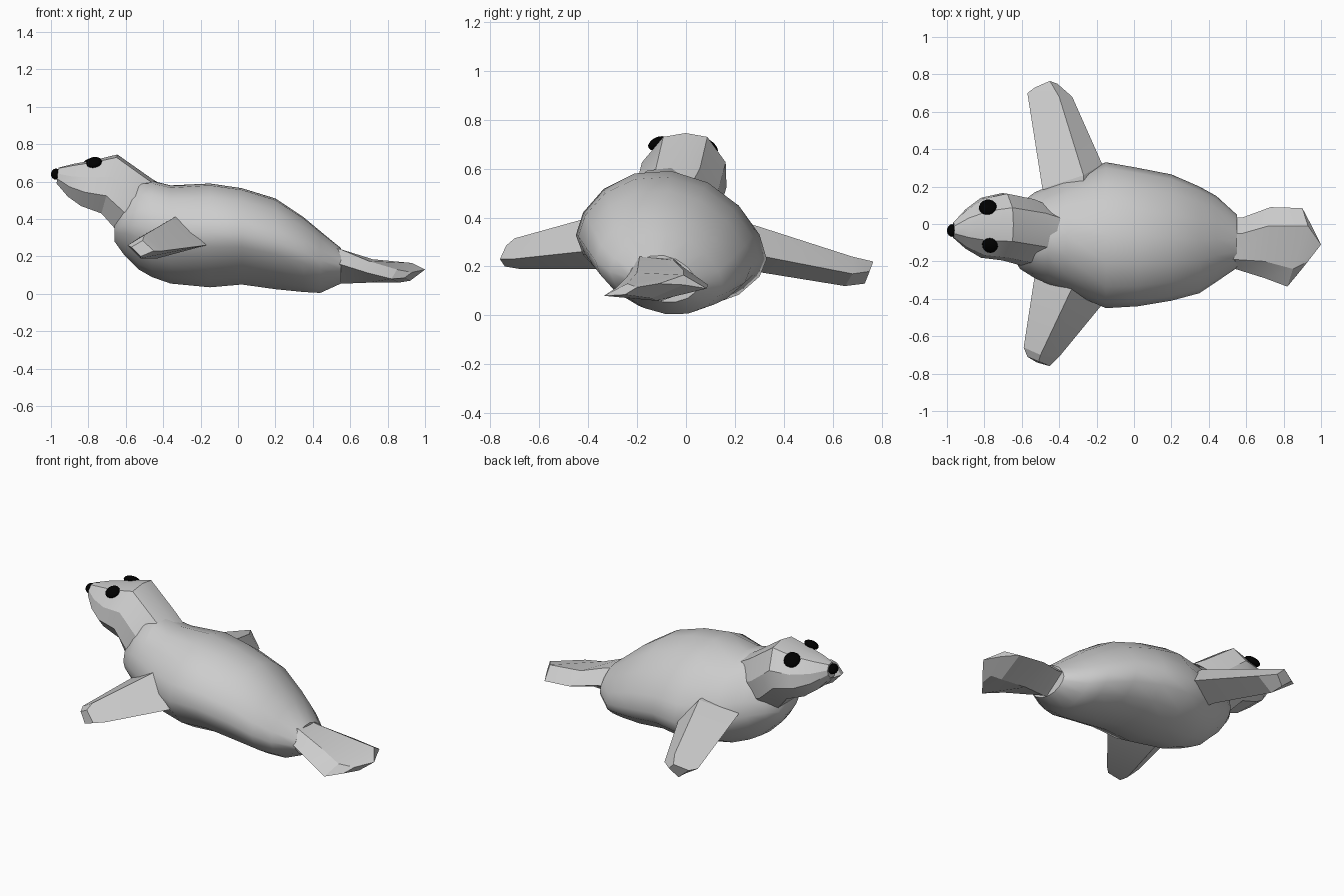
import bpy, bmesh, math
from mathutils import Vector


def material(name, rgb):
    m = bpy.data.materials.new(name)
    m.diffuse_color = (*rgb, 1)
    return m


GREY = material("seal grey", (0.61, 0.61, 0.61))
BLACK = material("black", (0.0, 0.0, 0.0))


def loft(name, rings, angle):
    """Skin a list of equally long vertex rings and cap both ends."""
    bm = bmesh.new()
    loops = [[bm.verts.new(p) for p in r] for r in rings]
    n = len(loops[0])
    for a, b in zip(loops, loops[1:]):
        for i in range(n):
            j = (i + 1) % n
            bm.faces.new((a[i], a[j], b[j], b[i]))
    bm.faces.new(loops[0])
    bm.faces.new(loops[-1])
    bmesh.ops.recalc_face_normals(bm, faces=bm.faces)
    me = bpy.data.meshes.new(name)
    bm.to_mesh(me)
    bm.free()
    me.materials.append(GREY)
    ob = bpy.data.objects.new(name, me)
    bpy.context.collection.objects.link(ob)
    bpy.context.view_layer.objects.active = ob
    ob.select_set(True)
    bpy.ops.object.shade_smooth_by_angle(angle=math.radians(angle))
    ob.select_set(False)
    return ob


def body_ring(x, y0, y1, z0, z1, n=16):
    """Rolled egg section between side limits y0, y1 and heights z0, z1."""
    cy, hw = (y0 + y1) / 2, (y1 - y0) / 2
    mid = z0 + (z1 - z0) * 0.44
    pts = []
    for i in range(n):
        a = 2 * math.pi * i / n
        c, s = math.cos(a), math.sin(a)
        h = abs(s) ** 1.22
        z = mid + (h * (z1 - mid) if s > 0 else -h * (mid - z0))
        pts.append((x, cy + c * hw, z - 0.05 * c * hw / 0.4))
    return pts


def head_ring(bottom, top, cy, hw):
    """Octagonal section spanning a bottom and a top (x, z) point."""
    b, t = Vector((bottom[0], cy, bottom[1])), Vector((top[0], cy + 0.1 * hw, top[1]))
    shape = [(0.5, 0), (1, 0.3), (0.95, 0.62), (0.5, 0.95)]
    shape += [(0, 1)] + [(-w, h) for w, h in reversed(shape)]
    return [b.lerp(t, h) + Vector((0, w * hw, 0)) for w, h in shape]


# Smooth torso
loft("body", [body_ring(*r) for r in (
    (-0.66, -0.15, 0.04, 0.28, 0.40),
    (-0.61, -0.24, 0.11, 0.21, 0.52),
    (-0.53, -0.29, 0.17, 0.13, 0.60),
    (-0.46, -0.32, 0.20, 0.09, 0.605),
    (-0.36, -0.36, 0.25, 0.055, 0.58),
    (-0.15, -0.45, 0.33, 0.035, 0.59),
    (0.02, -0.44, 0.30, 0.05, 0.565),
    (0.20, -0.41, 0.265, 0.025, 0.51),
    (0.35, -0.37, 0.20, 0.01, 0.41),
    (0.44, -0.31, 0.15, 0.005, 0.335),
    (0.55, -0.235, 0.05, 0.055, 0.245))], 40)

# Faceted neck and head
loft("head", [head_ring(*r) for r in (
    ((-0.46, 0.25), (-0.32, 0.53), -0.06, 0.12),
    ((-0.65, 0.34), (-0.46, 0.615), -0.05, 0.18),
    ((-0.73, 0.43), (-0.645, 0.745), -0.02, 0.18),
    ((-0.84, 0.47), (-0.77, 0.715), -0.025, 0.16),
    ((-0.91, 0.52), (-0.88, 0.695), -0.03, 0.105),
    ((-0.97, 0.59), (-0.96, 0.675), -0.035, 0.04))], 26)

# Front flippers: rings run leading edge, ridge, trailing edge, underside
loft("right_flipper", [
    [(-0.46, -0.1, 0.32), (-0.30, -0.1, 0.40), (-0.15, -0.15, 0.28), (-0.38, -0.1, 0.22)],
    [(-0.53, -0.27, 0.30), (-0.33, -0.34, 0.415), (-0.17, -0.43, 0.26), (-0.43, -0.36, 0.19)],
    [(-0.59, -0.66, 0.26), (-0.50, -0.70, 0.315), (-0.40, -0.71, 0.23), (-0.52, -0.68, 0.19)],
    [(-0.57, -0.71, 0.25), (-0.51, -0.735, 0.285), (-0.45, -0.76, 0.23), (-0.52, -0.74, 0.20)]], 12)
loft("left_flipper", [
    [(-0.40, 0.05, 0.33), (-0.27, 0.05, 0.38), (-0.15, 0.1, 0.26), (-0.33, 0.1, 0.20)],
    [(-0.49, 0.19, 0.32), (-0.27, 0.26, 0.375), (-0.17, 0.32, 0.24), (-0.35, 0.28, 0.18)],
    [(-0.57, 0.70, 0.20), (-0.40, 0.68, 0.24), (-0.33, 0.68, 0.17), (-0.45, 0.65, 0.12)],
    [(-0.53, 0.73, 0.19), (-0.45, 0.765, 0.22), (-0.41, 0.75, 0.18), (-0.46, 0.73, 0.13)]], 12)

# Tail fluke: rings run right edge, right shoulder, ridge, left edge, underside
loft("tail", [
    [(0.44, -0.22, 0.16), (0.44, -0.18, 0.25), (0.44, -0.06, 0.26), (0.44, 0.04, 0.17), (0.44, -0.1, 0.06)],
    [(0.54, -0.24, 0.16), (0.545, -0.19, 0.24), (0.58, -0.05, 0.225), (0.58, 0.035, 0.15), (0.57, -0.1, 0.055)],
    [(0.70, -0.29, 0.11), (0.70, -0.20, 0.175), (0.72, -0.01, 0.185), (0.73, 0.09, 0.125), (0.70, -0.1, 0.06)],
    [(0.82, -0.335, 0.08), (0.85, -0.24, 0.13), (0.93, -0.01, 0.165), (0.90, 0.085, 0.11), (0.86, -0.12, 0.06)],
    [(0.89, -0.25, 0.085), (0.93, -0.2, 0.115), (1.0, -0.11, 0.13), (0.95, -0.01, 0.125), (0.92, -0.14, 0.07)]], 20)


# Black eyes and nose
def bead(name, loc, size, normal):
    bpy.ops.mesh.primitive_uv_sphere_add(segments=14, ring_count=8, radius=1, location=loc)
    ob = bpy.context.object
    ob.name = name
    ob.scale = size
    ob.rotation_euler = Vector(normal).to_track_quat('Z', 'Y').to_euler()
    ob.data.materials.append(BLACK)
    bpy.ops.object.shade_smooth_by_angle(angle=math.radians(40))
    ob.select_set(False)


bead("right_eye", (-0.77, -0.115, 0.703), (0.043, 0.043, 0.024), (-0.2, -0.5, 1))
bead("left_eye", (-0.782, 0.09, 0.692), (0.048, 0.048, 0.024), (-0.15, 0.75, 1))
bead("nose", (-0.973, -0.035, 0.64), (0.035, 0.03, 0.027), (-1, 0, 0))
